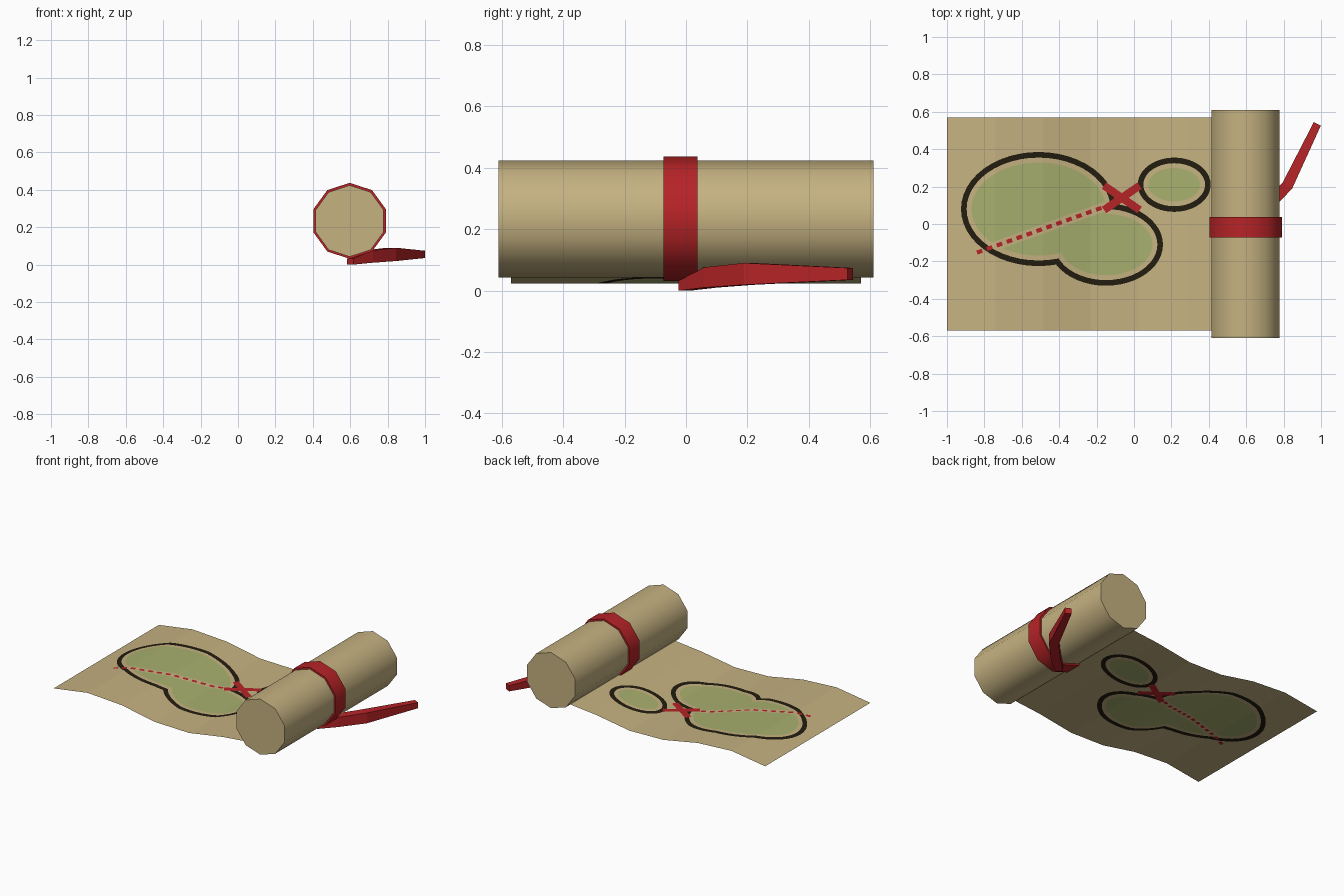
import bpy, bmesh, math
from mathutils import Vector
from mathutils.geometry import delaunay_2d_cdt

if "Cube" in bpy.data.objects:
    bpy.data.objects.remove(bpy.data.objects["Cube"])


def material(name, rgb):
    m = bpy.data.materials.new(name)
    m.diffuse_color = (*rgb, 1)
    m.use_nodes = True
    m.node_tree.nodes["Principled BSDF"].inputs["Base Color"].default_value = m.diffuse_color
    return m


PARCHMENT = material("parchment", (0.56, 0.445, 0.22))
INK = material("dark_ink", (0.017, 0.012, 0.005))
GREEN = material("land_green", (0.39, 0.43, 0.155))
RED = material("ribbon_red", (0.47, 0.017, 0.02))


def add_object(name, bm, mats):
    mesh = bpy.data.meshes.new(name)
    bm.to_mesh(mesh)
    bm.free()
    for m in mats:
        mesh.materials.append(m)
    ob = bpy.data.objects.new(name, mesh)
    bpy.context.collection.objects.link(ob)
    return ob


def smooth(ob, degrees):
    bpy.context.view_layer.objects.active = ob
    ob.select_set(True)
    bpy.ops.object.shade_smooth_by_angle(angle=math.radians(degrees))
    ob.select_set(False)


# ---- flat shapes drawn on the map ----
def ellipse(cx, cy, rx, ry, n=48):
    return [Vector((cx + rx * math.cos(2 * math.pi * i / n),
                    cy + ry * math.sin(2 * math.pi * i / n))) for i in range(n)]


def bar(a, b, width):
    a, b = Vector(a), Vector(b)
    d = (b - a).normalized()
    s = Vector((-d.y, d.x)) * width / 2
    return [a - s, b - s, b + s, a + s]


def inside(p, poly):
    hit = False
    for a, b in zip(poly, poly[1:] + poly[:1]):
        if (a.y > p.y) != (b.y > p.y):
            if p.x < a.x + (p.y - a.y) * (b.x - a.x) / (b.y - a.y):
                hit = not hit
    return hit


islands = [(-0.51, 0.08, 0.415, 0.305), (-0.15, -0.11, 0.305, 0.22),
           (0.215, 0.21, 0.195, 0.145)]


def shrunk(offset):
    return [ellipse(x, y, rx - offset, ry - offset) for x, y, rx, ry in islands]


outer, inner, land = shrunk(0), shrunk(0.03), shrunk(0.056)

# dashed route and its clear margin
start, end = Vector((-0.84, -0.153)), Vector((-0.15, 0.095))
step = (end - start) / 13
route = [bar(start + step * i, start + step * (i + 0.55), 0.022) for i in range(13)]
margin = [bar(start, end, 0.05)]

# cross mark
cx, cy = -0.065, 0.14
cross = [bar((cx - 0.095, cy - s * 0.065), (cx + 0.095, cy + s * 0.065), 0.042)
         for s in (1, -1)]

# ---- open sheet: folded strip, cut along every drawn shape ----
heights = [0.055, 0.093, 0.078, 0.03, 0.024, 0.065, 0.09]
X0, PITCH, HALF = -1.0, 0.257, 0.57


def sheet_z(x):
    t = (x - X0) / PITCH
    i = max(0, min(len(heights) - 2, int(t)))
    return heights[i] + (heights[i + 1] - heights[i]) * (t - i)


pts, edges = [], []
for i in range(len(heights)):
    x = X0 + i * PITCH
    edges.append((len(pts), len(pts) + 1))
    pts += [Vector((x, -HALF)), Vector((x, HALF))]
for poly in outer + inner + land + route + margin + cross:
    n, k = len(poly), len(pts)
    edges += [(k + i, k + (i + 1) % n) for i in range(n)]
    pts += poly

cut_pts, _, cut_faces, *_ = delaunay_2d_cdt(pts, edges, [], 0, 1e-5)


def paint(p):
    def hit(shapes):
        return any(inside(p, s) for s in shapes)
    if hit(cross + route):
        return 3
    if hit(outer) and not hit(inner):
        return 1
    if hit(land) and not hit(margin):
        return 2
    return 0


bm = bmesh.new()
vs = [bm.verts.new((p.x, p.y, sheet_z(p.x))) for p in cut_pts]
for f in cut_faces:
    face = bm.faces.new([vs[i] for i in f])
    c = sum((cut_pts[i] for i in f), Vector((0, 0))) / len(f)
    face.material_index = paint(c)
add_object("map_sheet", bm, [PARCHMENT, INK, GREEN, RED])


# ---- ten-sided roll and ribbon band ----
def decagon(bm, r, y, z):
    ring = []
    for i in range(10):
        a = math.pi / 2 + i * math.pi / 5
        ring.append(bm.verts.new((0.597 + r * math.cos(a), y, z + r * math.sin(a))))
    return ring


def bridge(bm, a, b):
    n = len(a)
    for i in range(n):
        j = (i + 1) % n
        bm.faces.new((a[i], a[j], b[j], b[i]))


bm = bmesh.new()
front, back = decagon(bm, 0.191, -0.61, 0.233), decagon(bm, 0.191, 0.61, 0.233)
bridge(bm, front, back)
bm.faces.new(front)
bm.faces.new(back)
bmesh.ops.recalc_face_normals(bm, faces=bm.faces[:])
smooth(add_object("rolled_paper", bm, [PARCHMENT]), 50)

bm = bmesh.new()
loops = [decagon(bm, r, y, 0.234) for r, y in
         ((0.203, -0.073), (0.203, 0.038), (0.185, 0.038), (0.185, -0.073))]
for a, b in zip(loops, loops[1:] + loops[:1]):
    bridge(bm, a, b)
bmesh.ops.recalc_face_normals(bm, faces=bm.faces[:])
smooth(add_object("ribbon_band", bm, [RED]), 50)

# ---- loose ribbon tail: x, y, bottom, top, width ----
path = [(0.60, -0.005, 0.0, 0.032, 0.05), (0.70, 0.08, 0.010, 0.076, 0.06),
        (0.82, 0.205, 0.019, 0.09, 0.06), (0.98, 0.535, 0.035, 0.074, 0.042)]
bm = bmesh.new()
sections = []
for i, (x, y, lo, hi, w) in enumerate(path):
    a, b = path[max(i - 1, 0)], path[min(i + 1, len(path) - 1)]
    d = Vector((b[0] - a[0], b[1] - a[1])).normalized()
    sx, sy = d.y * w / 2, -d.x * w / 2
    sections.append([bm.verts.new(c) for c in (
        (x - sx, y - sy, lo), (x + sx, y + sy, lo),
        (x + sx, y + sy, hi), (x - sx, y - sy, hi))])
for a, b in zip(sections, sections[1:]):
    bridge(bm, a, b)
bm.faces.new(sections[0])
bm.faces.new(sections[-1])
bmesh.ops.recalc_face_normals(bm, faces=bm.faces[:])
add_object("ribbon_tail", bm, [RED])
